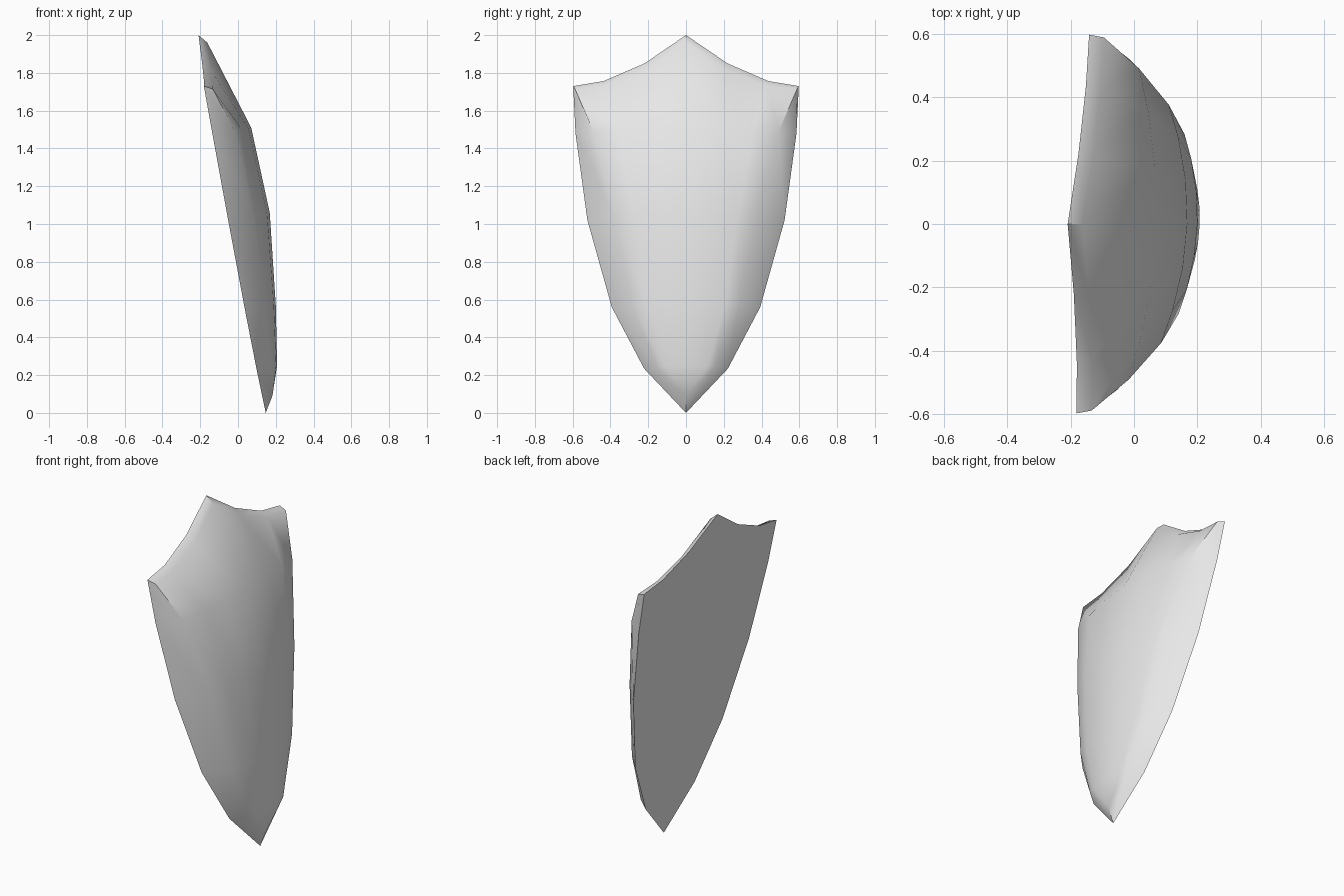
import bpy, bmesh, math

if "Cube" in bpy.data.objects:
    bpy.data.objects.remove(bpy.data.objects["Cube"])

SLOPE = 0.178          # backward lean of the flat back plane
YAW = 0.033            # slight twist about the vertical


def back_x(z):
    return 0.145 - SLOPE * (z - 0.01)


bm = bmesh.new()


def vert(x, y, z):
    return bm.verts.new((x + YAW * y, y, z))


# Half profiles, from the centre outwards: (y, z) along the top edge
top = [(0, 2.0), (0.22, 1.85), (0.435, 1.757), (0.597, 1.73)]
top_drop = [0.04, 0.037, 0.025, 0.015]
# Side edge of the back outline, from the top down: (y, z)
side = [(0.585, 1.48), (0.522, 1.02), (0.393, 0.56), (0.222, 0.235)]
# Domed face rows: centre x, centre z, edge x, edge y, edge z
rows = [(0.07, 1.51, 0.0, 0.49, 1.49), (0.168, 1.06, 0.098, 0.375, 1.04),
        (0.2, 0.57, 0.15, 0.283, 0.565), (0.207, 0.25, 0.185, 0.155, 0.245)]
fractions = [-1, -0.73, -0.37, 0, 0.37, 0.73, 1]

# Domed front face
grid = [[]]
for i in range(-3, 4):
    (y, z), drop = top[abs(i)], top_drop[abs(i)]
    grid[0].append(vert(back_x(z) + 0.047, y * 0.985 * (1 if i > 0 else -1), z - drop))
for cx, cz, ex, ey, ez in rows:
    grid.append([vert(cx + (ex - cx) * f * f, ey * f, cz + (ez - cz) * f * f)
                 for f in fractions])
front_tip = vert(0.182, 0, 0.09)
for a, b in zip(grid, grid[1:]):
    for i in range(6):
        bm.faces.new((a[i], b[i], b[i + 1], a[i + 1]))
for i in range(6):
    bm.faces.new((grid[-1][i], front_tip, grid[-1][i + 1]))

# Flat back outline, as a loop matching the edge of the domed face
front_loop = (grid[0] + [r[-1] for r in grid[1:]] + [front_tip]
              + [r[0] for r in reversed(grid[1:])])
outline = [(math.copysign(top[abs(i)][0], i), top[abs(i)][1]) for i in range(-3, 4)]
outline += side + [(0, 0.0)] + [(-y, z) for y, z in reversed(side)]
back_loop = [vert(back_x(z), y, z) for y, z in outline]
bm.faces.new(back_loop)

# Bevelled rim joining the back to the dome
n = len(back_loop)
for i in range(n):
    j = (i + 1) % n
    bm.faces.new((front_loop[i], front_loop[j], back_loop[j], back_loop[i]))

bmesh.ops.recalc_face_normals(bm, faces=bm.faces)
mesh = bpy.data.meshes.new("shield")
bm.to_mesh(mesh)
bm.free()

grey = bpy.data.materials.new("light grey")
grey.diffuse_color = (0.8, 0.8, 0.8, 1)
grey.use_nodes = True
grey.node_tree.nodes["Principled BSDF"].inputs["Base Color"].default_value = grey.diffuse_color
mesh.materials.append(grey)

shield = bpy.data.objects.new("shield", mesh)
bpy.context.collection.objects.link(shield)
bpy.context.view_layer.objects.active = shield
shield.select_set(True)
bpy.ops.object.shade_smooth_by_angle(angle=math.radians(45))
